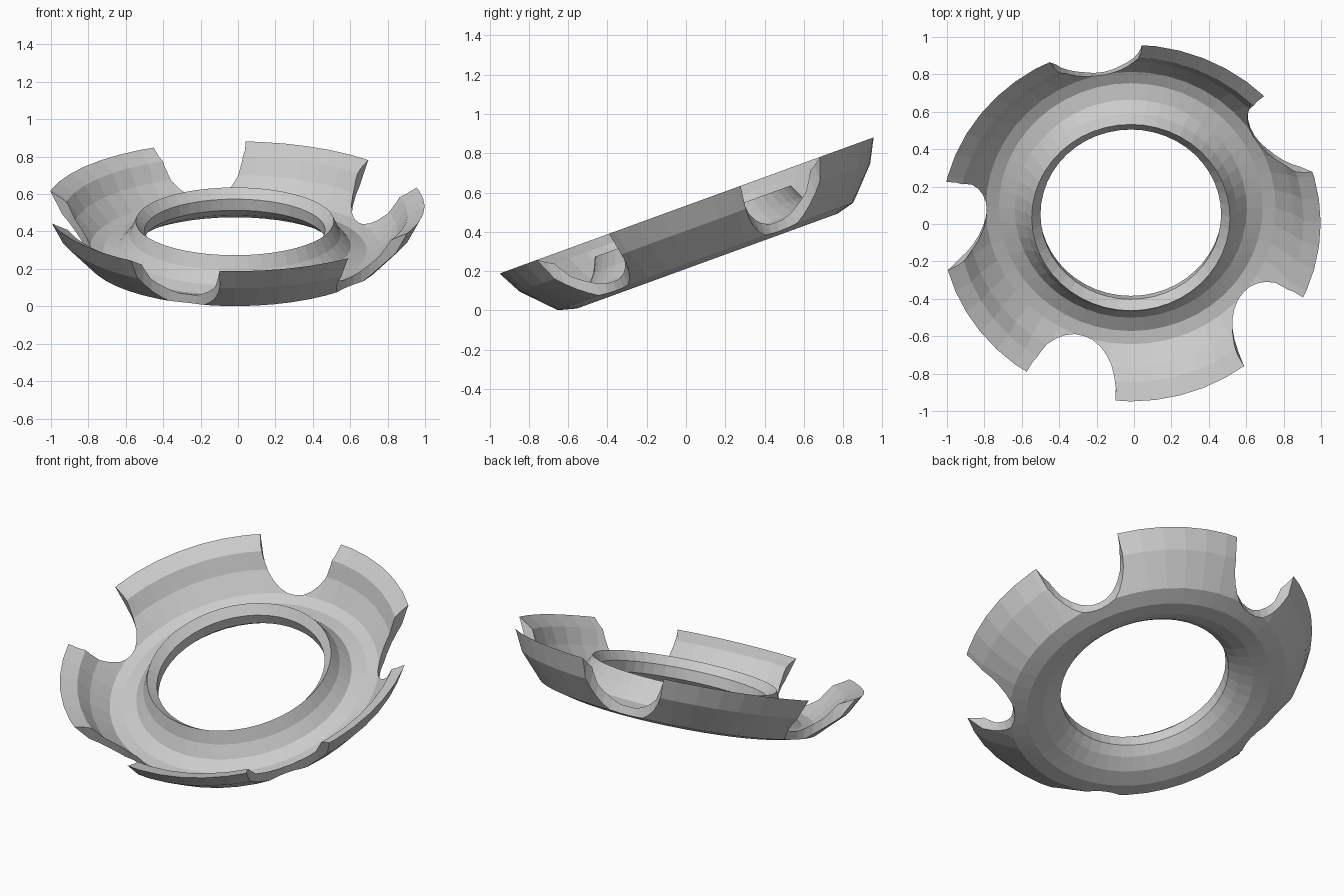
import bpy, bmesh
from math import radians, cos, sin, tau
from mathutils import Matrix

cube = bpy.data.objects.get("Cube")
if cube:
    bpy.data.objects.remove(cube, do_unlink=True)

grey = bpy.data.materials.new("plain_grey")
grey.use_nodes = True
colour = (0.6, 0.6, 0.6, 1)
grey.diffuse_color = colour
grey.node_tree.nodes["Principled BSDF"].inputs["Base Color"].default_value = colour

SIDES = 48


def add_object(name, bm):
    bmesh.ops.recalc_face_normals(bm, faces=bm.faces)
    mesh = bpy.data.meshes.new(name)
    bm.to_mesh(mesh)
    bm.free()
    mesh.materials.append(grey)
    obj = bpy.data.objects.new(name, mesh)
    bpy.context.collection.objects.link(obj)
    return obj


def lathe(name, profile):
    """Revolve a closed (radius, height) loop around z."""
    bm = bmesh.new()
    rings = []
    for i in range(SIDES):
        a = tau * i / SIDES
        rings.append([bm.verts.new((r * cos(a), r * sin(a), h)) for r, h in profile])
    n = len(profile)
    for i in range(SIDES):
        here, there = rings[i], rings[(i + 1) % SIDES]
        for j in range(n):
            k = (j + 1) % n
            bm.faces.new((here[j], there[j], there[k], here[k]))
    return add_object(name, bm)


# Thin dished ring with a raised collar round its hole
underside = [(1.015, 0), (0.952, -0.12), (0.80, -0.277), (0.705, -0.302),
             (0.61, -0.285), (0.535, -0.245), (0.487, -0.2)]
collar = [(0.483, -0.135), (0.53, -0.086), (0.565, -0.16)]
bowl = [(0.62, -0.225), (0.705, -0.25), (0.775, -0.235), (0.87, -0.14), (0.924, -0.049)]
ring = lathe("notched_ring", underside + collar + bowl)

# Five upright cylinders that bite round notches out of the rim
bm = bmesh.new()
for i in range(5):
    turn = Matrix.Rotation(radians(101 - 70 * i), 4, 'Z')
    bmesh.ops.create_cone(bm, cap_ends=True, segments=32, radius1=0.254, radius2=0.254,
                          depth=1.2, matrix=turn @ Matrix.Translation((1.024, 0, 0)))
cutter = add_object("notch_cutter", bm)
cutter.hide_render = True

cut = ring.modifiers.new("notches", 'BOOLEAN')
cut.operation = 'DIFFERENCE'
cut.solver = 'EXACT'
cut.object = cutter
bpy.context.view_layer.objects.active = ring
bpy.ops.object.modifier_apply(modifier=cut.name)
bpy.data.objects.remove(cutter, do_unlink=True)

# Tilt the ring up towards the back
ring.data.transform(Matrix.Translation((-0.017, 0.005, 0.535))
                    @ Matrix.Rotation(radians(20), 4, 'X'))
